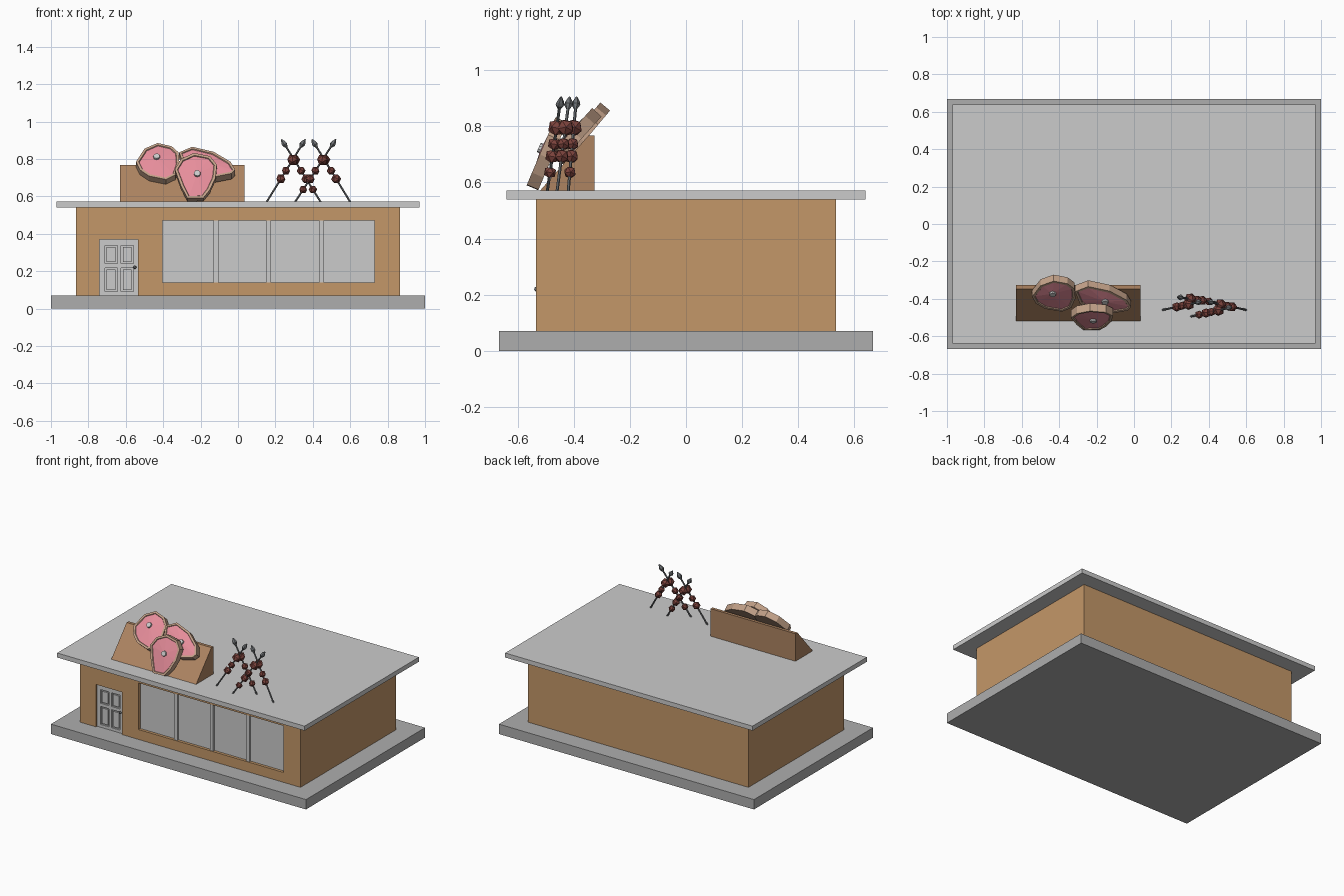
import bpy, bmesh, math
from mathutils import Vector

if "Cube" in bpy.data.objects:
    bpy.data.objects.remove(bpy.data.objects["Cube"])


def material(name, rgb):
    m = bpy.data.materials.new(name)
    m.diffuse_color = (*rgb, 1)
    m.use_nodes = True
    m.node_tree.nodes["Principled BSDF"].inputs["Base Color"].default_value = m.diffuse_color
    return m


BROWN = material("wall_brown", (0.55, 0.31, 0.14))
WOOD = material("board_brown", (0.42, 0.23, 0.12))
DARK = material("dark_grey", (0.42, 0.42, 0.42))
RIND = material("rind", (0.55, 0.36, 0.25))
PINK = material("raw_meat", (0.80, 0.27, 0.33))
COOKED = material("cooked_meat", (0.20, 0.055, 0.045))
STEEL = material("steel", (0.16, 0.17, 0.18))


def finish(name, bm, mats=()):
    mesh = bpy.data.meshes.new(name)
    bmesh.ops.recalc_face_normals(bm, faces=bm.faces)
    bm.to_mesh(mesh)
    bm.free()
    ob = bpy.data.objects.new(name, mesh)
    bpy.context.collection.objects.link(ob)
    for m in mats:
        mesh.materials.append(m)
    return ob


def box(name, x, y, z, *mats):
    bm = bmesh.new()
    bmesh.ops.create_cube(bm, size=1)
    for v in bm.verts:
        v.co = [(a + b) / 2 + c * (b - a) for (a, b), c in zip((x, y, z), v.co)]
    return finish(name, bm, mats)


# Building shell
box("base_slab", (-1, 1), (-0.667, 0.667), (0, 0.07), DARK)
walls = box("walls", (-0.865, 0.865), (-0.535, 0.535), (0.07, 0.54), BROWN)
box("roof", (-0.97, 0.97), (-0.64, 0.64), (0.54, 0.572))

# Recesses for the window and the door
for part, x, z in (("window", (-0.405, 0.73), (0.14, 0.47)),
                   ("door", (-0.74, -0.535), (0.05, 0.37))):
    cutter = box(part + "_cutter", x, (-0.6, -0.505), z)
    cutter.hide_render = True
    cutter.hide_viewport = True
    mod = walls.modifiers.new(part + "_recess", "BOOLEAN")
    mod.operation = "DIFFERENCE"
    mod.object = cutter

# Window
box("window_glass", (-0.405, 0.73), (-0.515, -0.504), (0.14, 0.47))
for i, x in enumerate((-0.131, 0.151, 0.434)):
    box(f"window_mullion_{i}", (x, x + 0.026), (-0.53, -0.514), (0.14, 0.47))

# Door: slab, stiles, rails, raised panels and knob
box("door_slab", (-0.74, -0.535), (-0.512, -0.504), (0.07, 0.37))
for i, (a, b) in enumerate(((-0.74, -0.712), (-0.645, -0.625), (-0.56, -0.535))):
    box(f"door_stile_{i}", (a, b), (-0.523, -0.511), (0.07, 0.37))
for i, (a, b) in enumerate(((0.07, 0.09), (0.218, 0.24), (0.337, 0.37))):
    for j, x in enumerate(((-0.712, -0.645), (-0.625, -0.56))):
        box(f"door_rail_{i}_{j}", x, (-0.523, -0.511), (a, b))
for i, (a, b) in enumerate(((0.099, 0.209), (0.249, 0.328))):
    for j, x in enumerate(((-0.703, -0.654), (-0.616, -0.569))):
        box(f"door_panel_{i}_{j}", x, (-0.521, -0.511), (a, b))
bm = bmesh.new()
bmesh.ops.create_icosphere(bm, subdivisions=2, radius=0.009)
bmesh.ops.translate(bm, verts=bm.verts, vec=(-0.552, -0.532, 0.22))
finish("door_knob", bm, [STEEL])

# Wedge-shaped sign board
bm = bmesh.new()
profile = ((-0.52, 0.571), (-0.326, 0.571), (-0.326, 0.767), (-0.348, 0.767))
face = bm.faces.new([bm.verts.new((-0.63, y, z)) for y, z in profile])
ext = bmesh.ops.extrude_face_region(bm, geom=[face])["geom"]
bmesh.ops.translate(bm, verts=[g for g in ext if isinstance(g, bmesh.types.BMVert)],
                    vec=(0.665, 0, 0))
finish("sign_board", bm, [WOOD])


def steak(name, outline, y0, z0, degrees, bone):
    """Outline is the front silhouette (x, z), laid on a plane tilted back through (y0, z0)."""
    a = math.radians(degrees)
    normal = Vector((0, -math.sin(a), math.cos(a)))

    def on_plane(x, z):
        return Vector((x, y0 + (z - z0) / math.tan(a), z))

    bm = bmesh.new()
    front = bm.faces.new([bm.verts.new(on_plane(x, z)) for x, z in outline])
    front.normal_update()
    if front.normal.dot(normal) < 0:
        front.normal_flip()
    back = [v.co - normal * 0.045 for v in front.verts]
    back = [bm.verts.new(c) for c in back]
    ring = list(front.verts)
    bm.faces.new(back[::-1])
    for i in range(len(ring)):
        j = (i + 1) % len(ring)
        bm.faces.new((ring[i], back[i], back[j], ring[j]))
    bm.normal_update()
    bmesh.ops.inset_region(bm, faces=[front], thickness=0.014, depth=0)
    bmesh.ops.inset_region(bm, faces=[front], thickness=0.003, depth=-0.005)
    # fan of meat facets around the bone
    fan = bmesh.ops.poke(bm, faces=[front])
    fan["verts"][0].co = on_plane(*bone) + normal * 0.004
    for f in fan["faces"]:
        f.material_index = 1
    finish(name, bm, [RIND, PINK])

    bm = bmesh.new()
    rot = normal.to_track_quat("Z", "Y").to_matrix().to_4x4()
    rot.translation = on_plane(*bone) + normal * 0.002
    bmesh.ops.create_cone(bm, cap_ends=True, segments=10, radius1=0.021, radius2=0.017,
                          depth=0.022, matrix=rot)
    finish(name + "_bone", bm)


# Three steaks leaning on the board
steak("steak_left", ((-0.545, 0.785), (-0.50, 0.855), (-0.43, 0.885), (-0.355, 0.868),
                     (-0.318, 0.835), (-0.313, 0.775), (-0.335, 0.715), (-0.385, 0.690),
                     (-0.475, 0.708), (-0.525, 0.742)), -0.385, 0.79, 50, (-0.435, 0.808))
steak("steak_right", ((-0.315, 0.835), (-0.245, 0.865), (-0.13, 0.838), (-0.04, 0.785),
                      (-0.015, 0.742), (-0.035, 0.722), (-0.12, 0.705), (-0.23, 0.715),
                      (-0.29, 0.765)), -0.42, 0.77, 48, (-0.155, 0.778))
steak("steak_middle", ((-0.338, 0.745), (-0.305, 0.80), (-0.235, 0.832), (-0.15, 0.815),
                       (-0.113, 0.77), (-0.12, 0.70), (-0.15, 0.635), (-0.185, 0.592),
                       (-0.27, 0.590), (-0.305, 0.655)), -0.517, 0.71, 67, (-0.218, 0.72))


def skewer(name, bottom, top, beads):
    bottom, top = Vector((*bottom, 0.565)), Vector((*top, 0.905))
    d = top - bottom
    length = d.length
    rot = d.to_track_quat("Z", "Y").to_matrix().to_4x4()
    # rod and spear tip as one revolved six-sided profile
    bm = bmesh.new()
    rings = ((0.0055, 0), (0.0055, length - 0.052), (0.016, length - 0.034),
             (0.013, length - 0.02), (0.003, length))
    path = [bm.verts.new((r, 0, h)) for r, h in rings]
    edges = [bm.edges.new(p) for p in zip(path, path[1:])]
    bmesh.ops.spin(bm, geom=path + edges, axis=(0, 0, 1), cent=(0, 0, 0),
                   angle=math.tau, steps=6)
    bmesh.ops.remove_doubles(bm, verts=bm.verts, dist=0.0004)
    bmesh.ops.holes_fill(bm, edges=bm.edges, sides=6)
    rot.translation = bottom
    bm.transform(rot)
    finish(name, bm, [STEEL])
    # meat chunks along the rod
    bm = bmesh.new()
    for z, r in beads:
        rot.translation = bottom + d * ((z - 0.565) / 0.34)
        bmesh.ops.create_icosphere(bm, subdivisions=1, radius=r, matrix=rot)
    finish(name + "_meat", bm, [COOKED])


# Two crossed pairs of skewers
beads = [(0.795, 0.032), (0.737, 0.024), (0.693, 0.027), (0.636, 0.023)]
skewer("skewer_a", (0.15, -0.46), (0.36, -0.415), beads[:3])
skewer("skewer_b", (0.445, -0.42), (0.232, -0.39), beads)
skewer("skewer_c", (0.302, -0.495), (0.523, -0.445), beads)
skewer("skewer_d", (0.603, -0.46), (0.395, -0.415), beads[:3])
